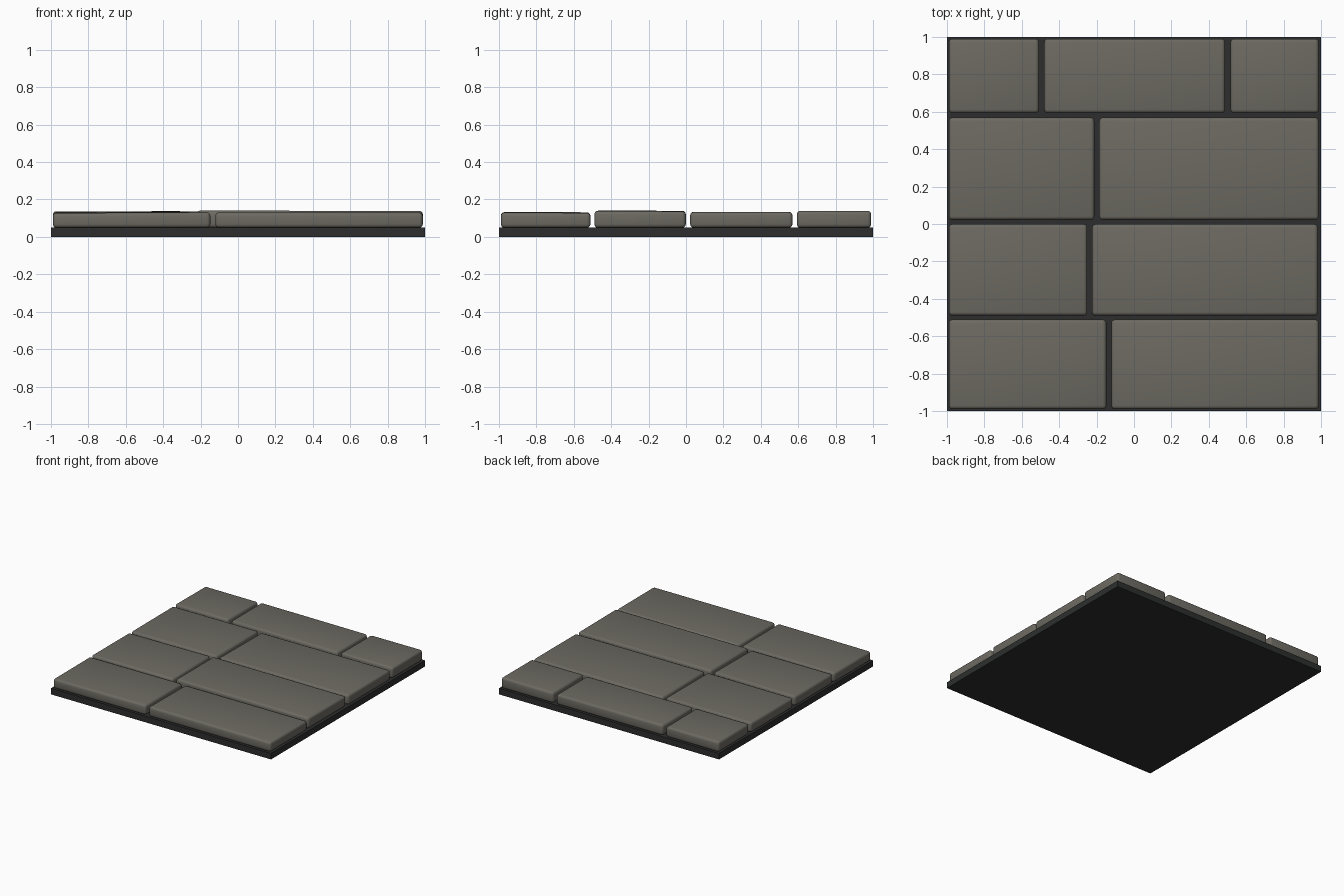
import bpy, bmesh, random

if "Cube" in bpy.data.objects:
    bpy.data.objects.remove(bpy.data.objects["Cube"])

random.seed(4)


def material(name, rgb):
    m = bpy.data.materials.new(name)
    m.diffuse_color = (*rgb, 1)
    m.use_nodes = True
    m.node_tree.nodes["Principled BSDF"].inputs["Base Color"].default_value = m.diffuse_color
    return m


STONE = material("warm grey stone", (0.15, 0.142, 0.12))
MORTAR = material("dark grey mortar", (0.026, 0.027, 0.027))


def block(name, x0, x1, y0, y1, z0, z1, mat, jitter=0.0, bevel=0.0):
    bm = bmesh.new()
    bmesh.ops.create_cube(bm, size=1)
    for v in bm.verts:
        top = v.co.z > 0
        v.co.x = x1 if v.co.x > 0 else x0
        v.co.y = y1 if v.co.y > 0 else y0
        v.co.z = z1 if top else z0
        # slightly uneven hand-cut corners
        if top:
            v.co.z += random.uniform(-jitter, jitter)
    if bevel:
        bmesh.ops.bevel(bm, geom=bm.edges[:], offset=bevel, segments=3,
                        profile=0.5, affect='EDGES')
        for f in bm.faces:
            f.smooth = True
    me = bpy.data.meshes.new(name)
    bm.to_mesh(me)
    bm.free()
    me.materials.append(mat)
    ob = bpy.data.objects.new(name, me)
    bpy.context.collection.objects.link(ob)
    return ob


# mortar bed under the paving
block("mortar_base", -1, 1, -1, 1, 0, 0.05, MORTAR)

# rows of stones: y range, then (x start, x end, top height) per stone
rows = [
    (-0.99, -0.511, [(-0.99, -0.148, 0.130), (-0.121, 0.988, 0.130)]),
    (-0.490, -0.001, [(-0.99, -0.250, 0.134), (-0.224, 0.983, 0.138)]),
    (0.022, 0.569, [(-0.99, -0.212, 0.132), (-0.186, 0.988, 0.132)]),
    (0.593, 0.99, [(-0.99, -0.508, 0.137), (-0.480, 0.487, 0.135), (0.516, 0.988, 0.137)]),
]
for r, (y0, y1, stones) in enumerate(rows, 1):
    for s, (x0, x1, top) in enumerate(stones, 1):
        block(f"paving_stone_{r}_{s}", x0, x1, y0, y1, 0.049, top, STONE,
              jitter=0.003, bevel=0.019)
